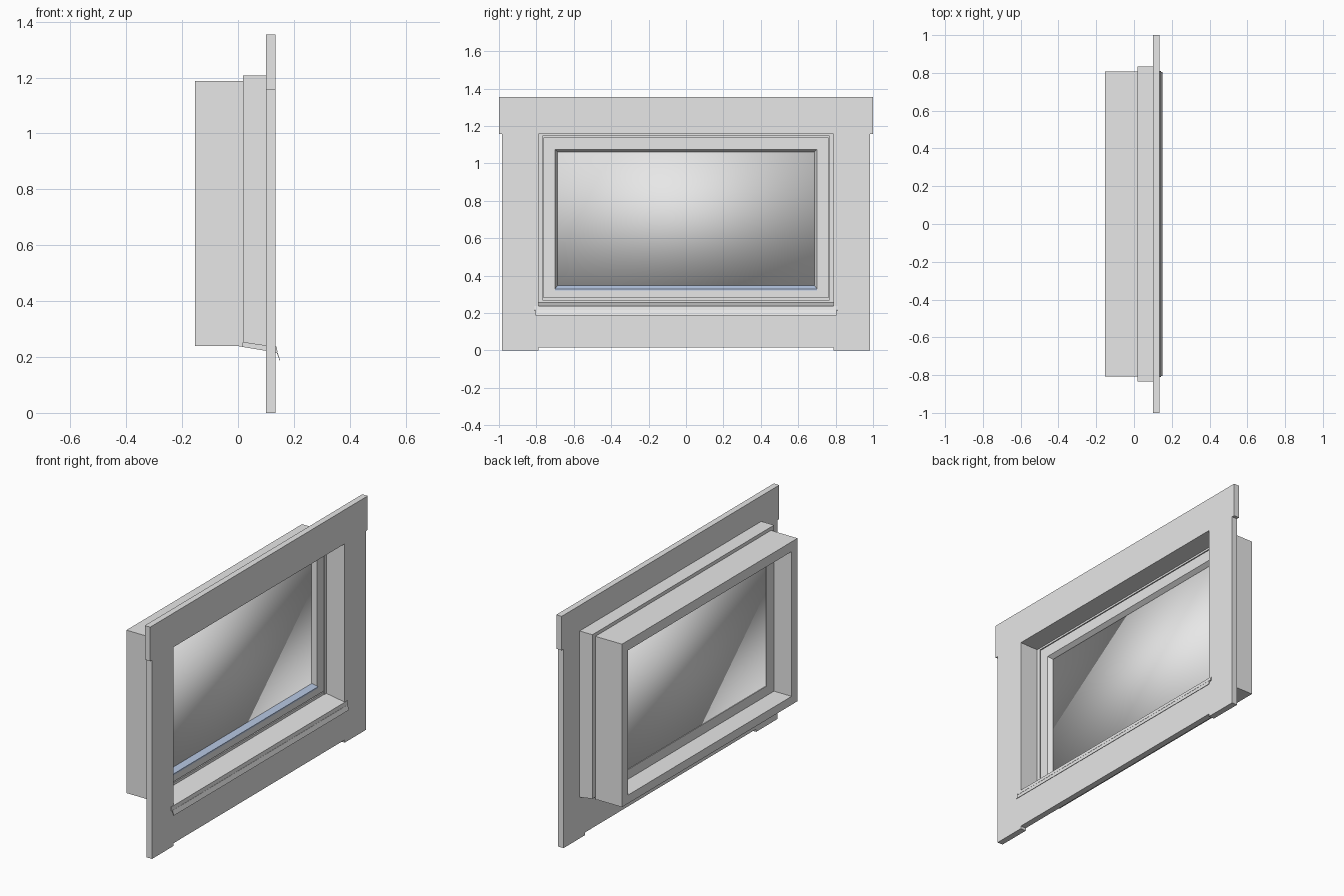
import bpy, bmesh

if "Cube" in bpy.data.objects:
    bpy.data.objects.remove(bpy.data.objects["Cube"])


def material(name, rgb):
    m = bpy.data.materials.new(name)
    m.diffuse_color = (*rgb, 1)
    m.use_nodes = True
    m.node_tree.nodes["Principled BSDF"].inputs["Base Color"].default_value = m.diffuse_color
    return m


GREY = material("pale_grey", (0.8, 0.8, 0.8))
BLUE = material("pale_blue", (0.55, 0.67, 0.9))


def finish(name, bm, mat=GREY):
    bmesh.ops.recalc_face_normals(bm, faces=bm.faces)
    me = bpy.data.meshes.new(name)
    bm.to_mesh(me)
    bm.free()
    me.materials.append(mat)
    ob = bpy.data.objects.new(name, me)
    bpy.context.collection.objects.link(ob)
    return ob


def prism(name, profile, y0, y1, mat=GREY):
    """Extrude an (x, z) outline along y."""
    bm = bmesh.new()
    a = [bm.verts.new((x, y0, z)) for x, z in profile]
    b = [bm.verts.new((x, y1, z)) for x, z in profile]
    n = len(profile)
    bm.faces.new(a)
    bm.faces.new(b)
    for i in range(n):
        j = (i + 1) % n
        bm.faces.new((a[i], a[j], b[j], b[i]))
    return finish(name, bm, mat)


def box(name, x0, x1, y0, y1, z0, z1):
    return prism(name, [(x0, z0), (x1, z0), (x1, z1), (x0, z1)], y0, y1)


def ring(name, loops):
    """Closed mitred frame through rectangles (x, half width, bottom, top)."""
    bm = bmesh.new()
    vs = [[bm.verts.new((x, y, z)) for y, z in ((-h, b), (h, b), (h, t), (-h, t))]
          for x, h, b, t in loops]
    for k in range(len(vs)):
        p, q = vs[k - 1], vs[k]
        for i in range(4):
            j = (i + 1) % 4
            bm.faces.new((p[i], p[j], q[j], q[i]))
    return finish(name, bm)


# Flat outer casing: wide head, two legs, raised bottom board
box("casing_head", 0.10, 0.135, -1, 1, 1.157, 1.355)
box("casing_bottom", 0.10, 0.135, -0.788, 0.788, 0.016, 0.22)

# Mirrored side members: casing legs, moulding legs, rebated jambs
for side, s in (("left", -1), ("right", 1)):
    box("casing_leg_" + side, 0.10, 0.135, s * 0.788, s * 0.983, 0, 1.157)
    prism("moulding_leg_" + side,
          [(0.018, 0.252), (0.10, 0.24), (0.10, 1.207), (0.018, 1.207)],
          s * 0.79, s * 0.835)
    prism("jamb_" + side,
          [(-0.153, 0.239), (0, 0.239), (0.018, 0.236), (0.018, 1.187), (-0.153, 1.187)],
          s * 0.768, s * 0.807)

# Heads of the moulding and the jamb box
box("moulding_head", 0.018, 0.10, -0.79, 0.79, 1.157, 1.207)
box("jamb_head", -0.153, 0.018, -0.768, 0.768, 1.146, 1.187)

# Inner sill board and sloping outer sill
box("inner_sill", -0.153, 0.015, -0.768, 0.768, 0.239, 0.27)
prism("sloped_sill",
      [(0, 0.239), (0.10, 0.222), (0.135, 0.217), (0.135, 0.236), (0, 0.258)],
      -0.788, 0.788)

# Sill nosing and the thin drip strip below it
prism("sill_nosing", [(0.135, 0.214), (0.142, 0.216), (0.138, 0.237), (0.135, 0.237)],
      -0.81, 0.81)
prism("drip_strip", [(0.139, 0.215), (0.142, 0.215), (0.151, 0.188), (0.149, 0.188)],
      -0.805, 0.805)

# Room-side lining that the sash closes against, then the sash
ring("lining_stop", [(-0.153, 0.768, 0.27, 1.146), (-0.04, 0.768, 0.27, 1.146),
                     (-0.04, 0.752, 0.288, 1.13), (-0.153, 0.752, 0.288, 1.13)])
ring("sash", [(-0.038, 0.762, 0.28, 1.139), (0.02, 0.762, 0.28, 1.139),
              (0.02, 0.70, 0.322, 1.075), (-0.005, 0.686, 0.342, 1.06),
              (-0.038, 0.686, 0.342, 1.06)])

# Blue sloping bead along the foot of the glass
prism("bottom_glazing_bead",
      [(-0.005, 0.322), (0.024, 0.32), (0.024, 0.329), (-0.005, 0.346)],
      -0.70, 0.70, BLUE)

# Sealed glass unit, smooth shaded right across its edges
glass = box("glass_pane", -0.034, -0.006, -0.69, 0.69, 0.335, 1.066)
for p in glass.data.polygons:
    p.use_smooth = True
